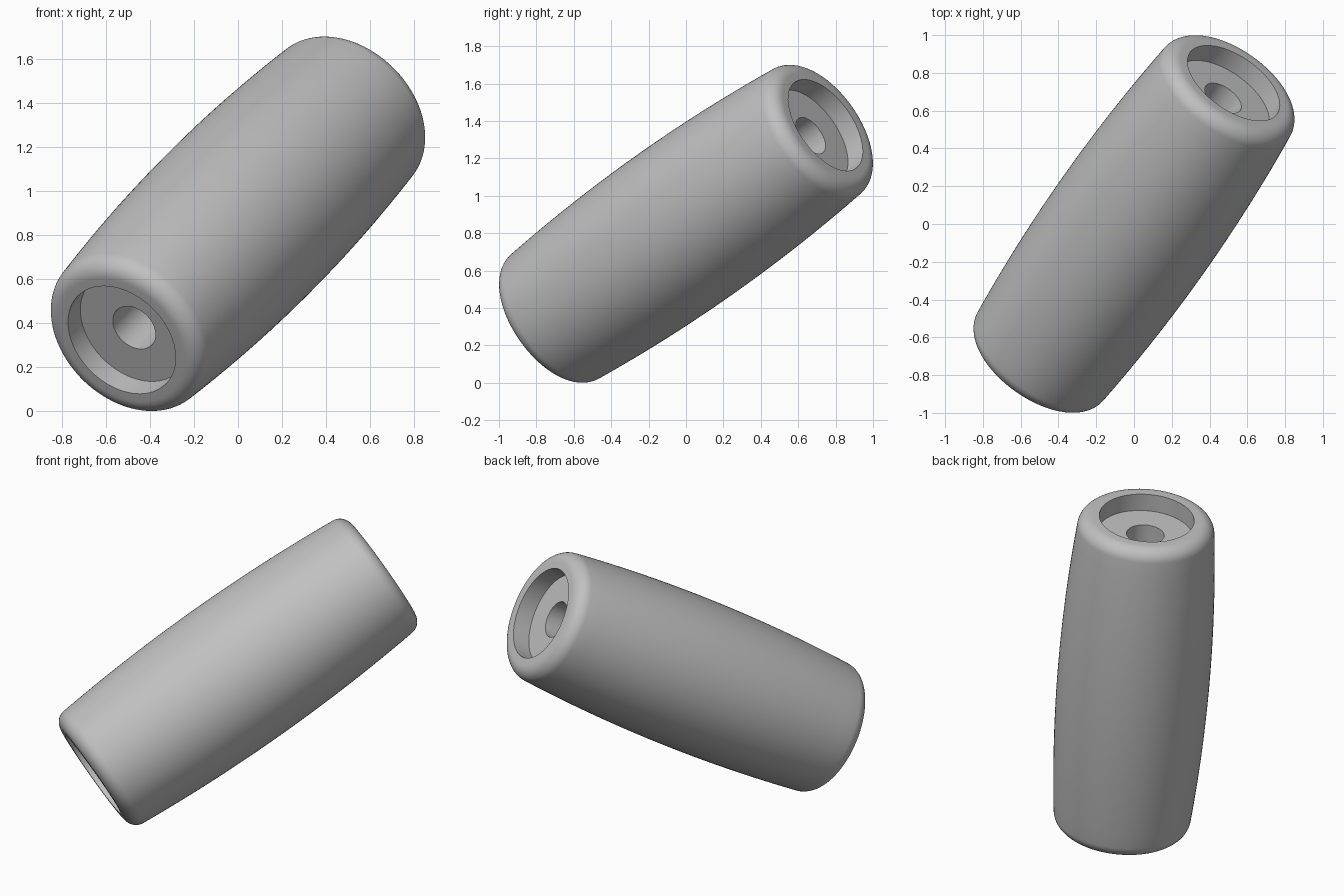
import bpy, bmesh
from math import sin, cos, radians, tau
from mathutils import Vector, Matrix

cube = bpy.data.objects.get("Cube")
if cube:
    bpy.data.objects.remove(cube, do_unlink=True)

# Dimensions along and around the barrel axis
END, FILLET = 1.055, 0.085
MID_R, CORNER_R = 0.452, 0.323
RECESS_R, RECESS_FLOOR, BORE_R = 0.282, 0.943, 0.112
SIDES = 96

grey = bpy.data.materials.new("plain grey")
grey.use_nodes = True
colour = (0.53, 0.53, 0.53, 1)
grey.diffuse_color = colour
grey.node_tree.nodes["Principled BSDF"].inputs["Base Color"].default_value = colour

# Half profile (radius, height): bulging side, rounded rim, recess, bore
tangent = radians(5)
side_r = CORNER_R + FILLET * cos(tangent)
side_t = END - FILLET + FILLET * sin(tangent)
half = []
for i in range(13):
    u = i / 12
    half.append((MID_R - (MID_R - side_r) * u * u, side_t * u))
for i in range(1, 11):
    a = tangent + (radians(90) - tangent) * i / 10
    half.append((CORNER_R + FILLET * cos(a), END - FILLET + FILLET * sin(a)))
half += [(RECESS_R, END), (RECESS_R, RECESS_FLOOR), (BORE_R, RECESS_FLOOR)]

# Mirror into a closed loop; the two bore edges join through the middle
profile = half + [(r, -t) for r, t in reversed(half[1:])]

# Lathe the loop into a solid sleeve
bm = bmesh.new()
verts = [bm.verts.new((r, 0, t)) for r, t in profile]
edges = [bm.edges.new((verts[i], verts[(i + 1) % len(verts)])) for i in range(len(verts))]
bmesh.ops.spin(bm, geom=verts + edges, cent=(0, 0, 0), axis=(0, 0, 1),
               angle=tau, steps=SIDES, use_merge=True)
bmesh.ops.remove_doubles(bm, verts=bm.verts[:], dist=0.0001)
bmesh.ops.recalc_face_normals(bm, faces=bm.faces[:])

# Tilt the axis and lift onto the ground
axis = Vector((0.5, 0.7071, 0.5))
bm.transform(Matrix.Translation((0, 0, 0.85)) @ axis.to_track_quat('Z', 'Y').to_matrix().to_4x4())

mesh = bpy.data.meshes.new("barrel_sleeve")
bm.to_mesh(mesh)
bm.free()
mesh.materials.append(grey)
sleeve = bpy.data.objects.new("barrel_sleeve", mesh)
bpy.context.collection.objects.link(sleeve)

# Smooth curves, sharp recess edges
bpy.ops.object.select_all(action='DESELECT')
sleeve.select_set(True)
bpy.context.view_layer.objects.active = sleeve
bpy.ops.object.shade_smooth_by_angle(angle=radians(35))
